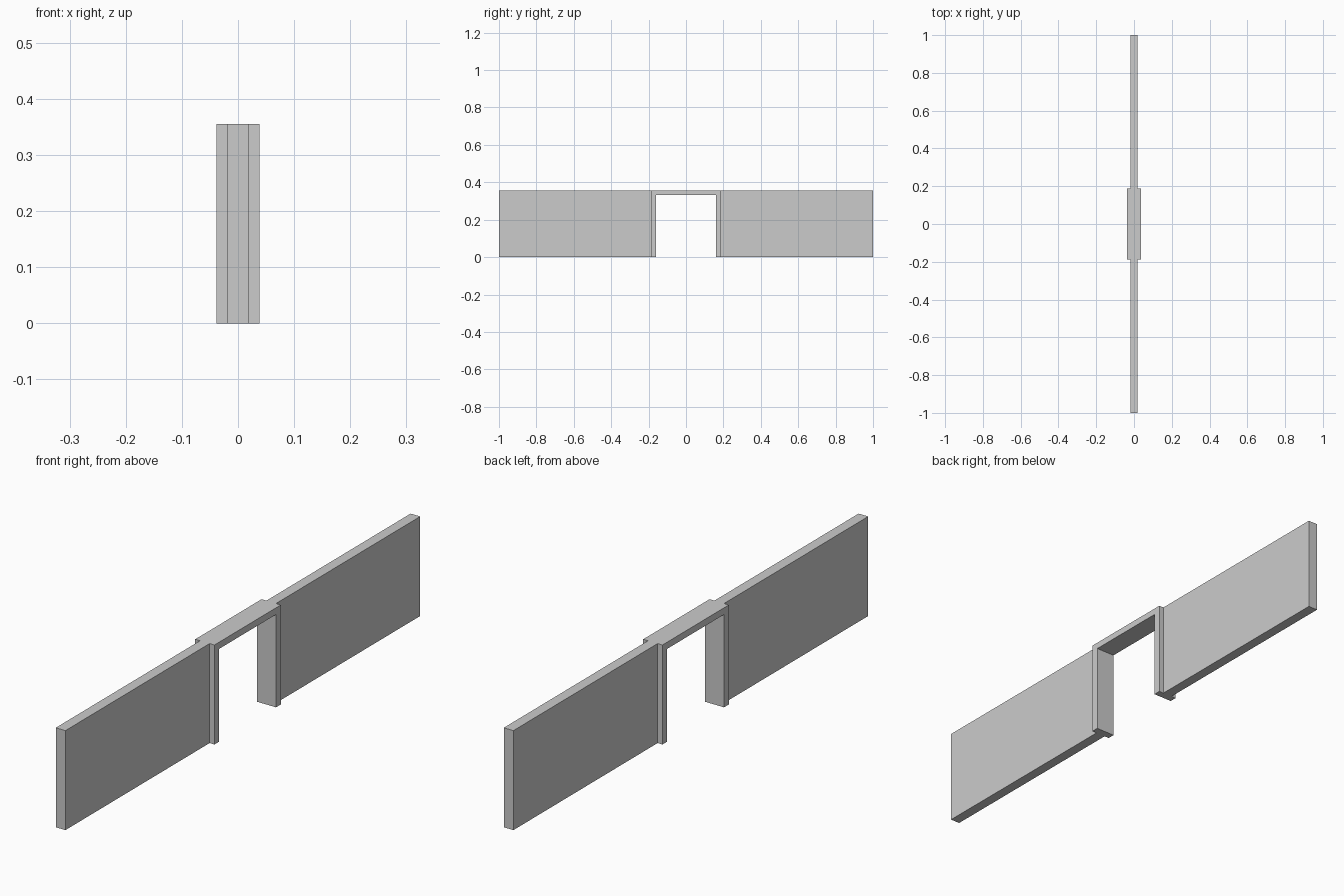
import bpy
import bmesh

cube = bpy.data.objects.get("Cube")
if cube:
    bpy.data.objects.remove(cube, do_unlink=True)

HEIGHT = 0.355
WALL_HALF = 0.019      # half thickness of the wall
FRAME_HALF = 0.038     # half depth of the door frame
OUTER, INNER, LINTEL = 0.187, 0.16, 0.331

grey = bpy.data.materials.new("light grey")
grey.use_nodes = True
colour = (0.6, 0.6, 0.6, 1)
grey.diffuse_color = colour
grey.node_tree.nodes["Principled BSDF"].inputs["Base Color"].default_value = colour


def extrude_profile(name, profile, half):
    """Extrude a (y, z) outline symmetrically along x."""
    bm = bmesh.new()
    face = bm.faces.new([bm.verts.new((-half, y, z)) for y, z in profile])
    result = bmesh.ops.extrude_face_region(bm, geom=[face])
    moved = [v for v in result["geom"] if isinstance(v, bmesh.types.BMVert)]
    bmesh.ops.translate(bm, verts=moved, vec=(2 * half, 0, 0))
    bmesh.ops.recalc_face_normals(bm, faces=bm.faces)
    mesh = bpy.data.meshes.new(name)
    bm.to_mesh(mesh)
    bm.free()
    mesh.materials.append(grey)
    obj = bpy.data.objects.new(name, mesh)
    bpy.context.collection.objects.link(obj)


# Wall panels on either side of the doorway
for name, side in (("front_wall", -1), ("back_wall", 1)):
    a, b = side * OUTER, side
    extrude_profile(name, [(a, 0), (b, 0), (b, HEIGHT), (a, HEIGHT)], WALL_HALF)

# Door frame: two jambs and a lintel in one arch-shaped piece
extrude_profile("door_frame", [
    (-OUTER, 0), (-INNER, 0), (-INNER, LINTEL), (INNER, LINTEL),
    (INNER, 0), (OUTER, 0), (OUTER, HEIGHT), (-OUTER, HEIGHT)], FRAME_HALF)
